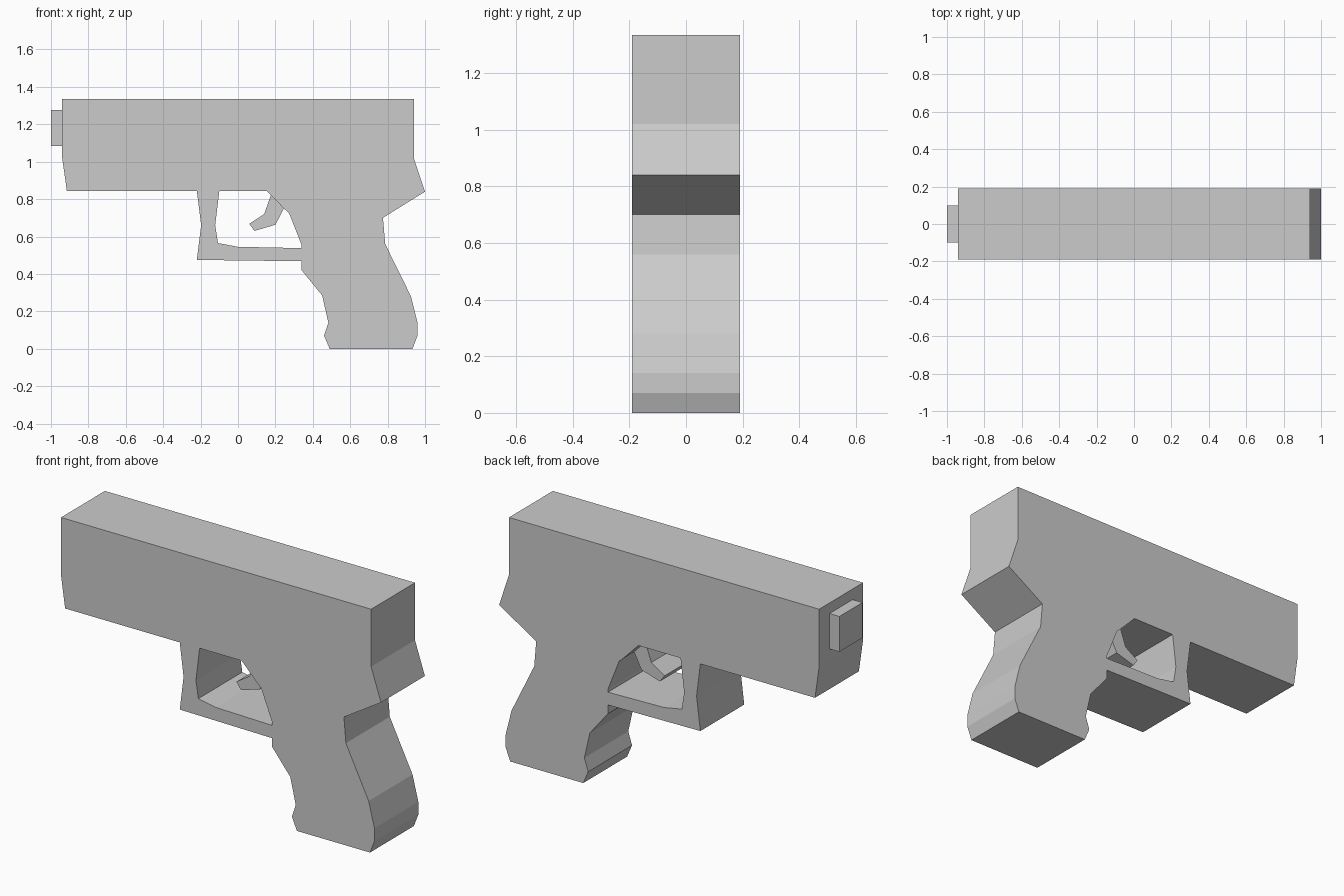
import bpy
from math import radians

if "Cube" in bpy.data.objects:
    bpy.data.objects.remove(bpy.data.objects["Cube"])


def plate(name, half_width, *loops):
    """Extrude closed x-z outlines (later loops are holes) evenly about y = 0."""
    curve = bpy.data.curves.new(name, 'CURVE')
    curve.dimensions = '2D'
    curve.fill_mode = 'BOTH'
    curve.extrude = half_width
    for pts in loops:
        spline = curve.splines.new('POLY')
        spline.points.add(len(pts) - 1)
        for p, (x, z) in zip(spline.points, pts):
            p.co = (x, z, 0, 1)
        spline.use_cyclic_u = True
        spline.use_smooth = False
    obj = bpy.data.objects.new(name, curve)
    obj.rotation_euler.x = radians(90)
    bpy.context.collection.objects.link(obj)
    bpy.ops.object.select_all(action='DESELECT')
    obj.select_set(True)
    bpy.context.view_layer.objects.active = obj
    bpy.ops.object.convert(target='MESH')
    obj = bpy.context.object
    bpy.ops.object.transform_apply(location=False, rotation=True, scale=False)
    bpy.ops.object.shade_flat()
    # weld caps to sides and drop the fill triangulation on flat faces
    bpy.ops.object.mode_set(mode='EDIT')
    bpy.ops.mesh.select_all(action='SELECT')
    bpy.ops.mesh.remove_doubles(threshold=0.0005)
    bpy.ops.mesh.normals_make_consistent(inside=False)
    bpy.ops.object.mode_set(mode='OBJECT')
    return obj


# Slide, grip and guard share one silhouette with the guard opening cut out
outline = [
    (-0.94, 1.335), (0.94, 1.335), (0.94, 1.02), (1.0, 0.84), (0.775, 0.70),
    (0.787, 0.56), (0.925, 0.28), (0.96, 0.14), (0.96, 0.07), (0.933, 0),
    (0.49, 0), (0.46, 0.07), (0.483, 0.14), (0.45, 0.285), (0.34, 0.42),
    (0.34, 0.468), (-0.22, 0.475), (-0.197, 0.66), (-0.22, 0.843),
    (-0.915, 0.843), (-0.94, 1.02),
]
opening = [
    (-0.10, 0.843), (0.155, 0.843), (0.176, 0.822), (0.245, 0.75),
    (0.273, 0.725), (0.34, 0.555), (0.34, 0.538), (0.0, 0.545),
    (-0.107, 0.565), (-0.122, 0.66),
]
plate("frame", 0.19, outline, opening)

# Trigger, narrower than the frame
plate("trigger", 0.1, [
    (0.176, 0.822), (0.14, 0.72), (0.06, 0.668), (0.088, 0.63),
    (0.20, 0.663), (0.245, 0.75),
])

# Square muzzle block
plate("muzzle", 0.1, [(-1.0, 1.083), (-0.94, 1.083), (-0.94, 1.277), (-1.0, 1.277)])
